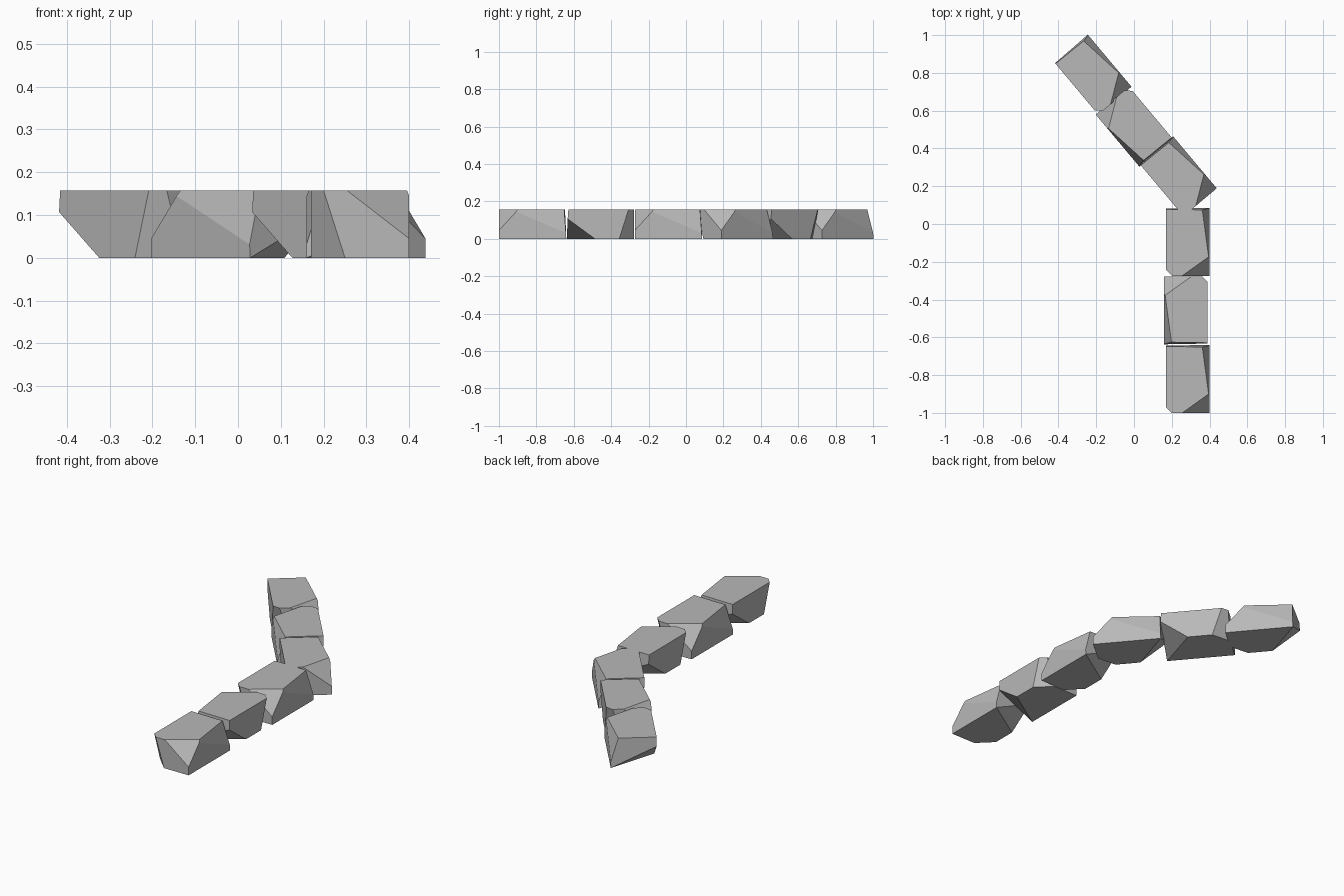
import bpy, bmesh, math
from mathutils import Vector, Matrix

if "Cube" in bpy.data.objects:
    bpy.data.objects.remove(bpy.data.objects["Cube"])

W, L, H = 0.115, 0.18, 0.157   # half width, half length, height

stone = bpy.data.materials.new("grey_stone")
stone.use_nodes = True
colour = (0.48, 0.48, 0.48, 1)
stone.diffuse_color = colour
stone.node_tree.nodes["Principled BSDF"].inputs["Base Color"].default_value = colour


def chop(bm, a, b, c):
    """Cut a flat facet through three points, keeping the middle of the block."""
    a, b, c = Vector(a), Vector(b), Vector(c)
    normal = (b - a).cross(c - a).normalized()
    if normal.dot(Vector((0, 0, H / 2)) - a) > 0:
        normal.negate()
    geom = bm.verts[:] + bm.edges[:] + bm.faces[:]
    bmesh.ops.bisect_plane(bm, geom=geom, dist=0.0001, plane_co=a,
                           plane_no=normal, clear_outer=True)
    rim = [e for e in bm.edges if e.is_boundary]
    if rim:
        bmesh.ops.edgeloop_fill(bm, edges=rim)


# Rough-hewn block, shared by the whole row
bm = bmesh.new()
bmesh.ops.create_cube(bm, size=1, matrix=Matrix.Translation((0, 0, H / 2))
                      @ Matrix.Diagonal((2 * W, 2 * L, H, 1)))
# sloping right side
chop(bm, (0.075, L, H), (0.11, -0.08, H), (W, L, 0.03))
# front right top corner
chop(bm, (-0.03, -L, H), (0.11, -0.08, H), (W, -L, 0.045))
# front left undercut
chop(bm, (-0.085, -L, H), (-W, -0.15, H), (-0.035, -L, 0))
# back left undercut
chop(bm, (-W, L, 0.11), (-W, 0.03, 0), (W, L, 0))
# slightly leaning back end
chop(bm, (-W, L - 0.008, H), (W, L - 0.012, H), (W, L, 0))
bmesh.ops.recalc_face_normals(bm, faces=bm.faces[:])
mesh = bpy.data.meshes.new("stone_block")
bm.to_mesh(mesh)
bm.free()
mesh.materials.append(stone)


def lay_row(name, start, angle, step):
    """Lay three blocks end to end, with the middle one turned around."""
    along = Vector((-math.sin(angle), math.cos(angle), 0))
    for i in range(3):
        block = bpy.data.objects.new(f"{name}_block_{i + 1}", mesh)
        block.location = Vector(start) + along * (L + i * step)
        block.rotation_euler.z = angle + (math.pi if i == 1 else 0)
        if i == 1:
            block.location -= Vector((math.cos(angle), math.sin(angle), 0)) * 0.01
        bpy.context.collection.objects.link(block)


lay_row("straight", (0.285, -1, 0), 0, 0.363)
lay_row("angled", (0.35, 0.115, 0), math.radians(40), 0.351)
